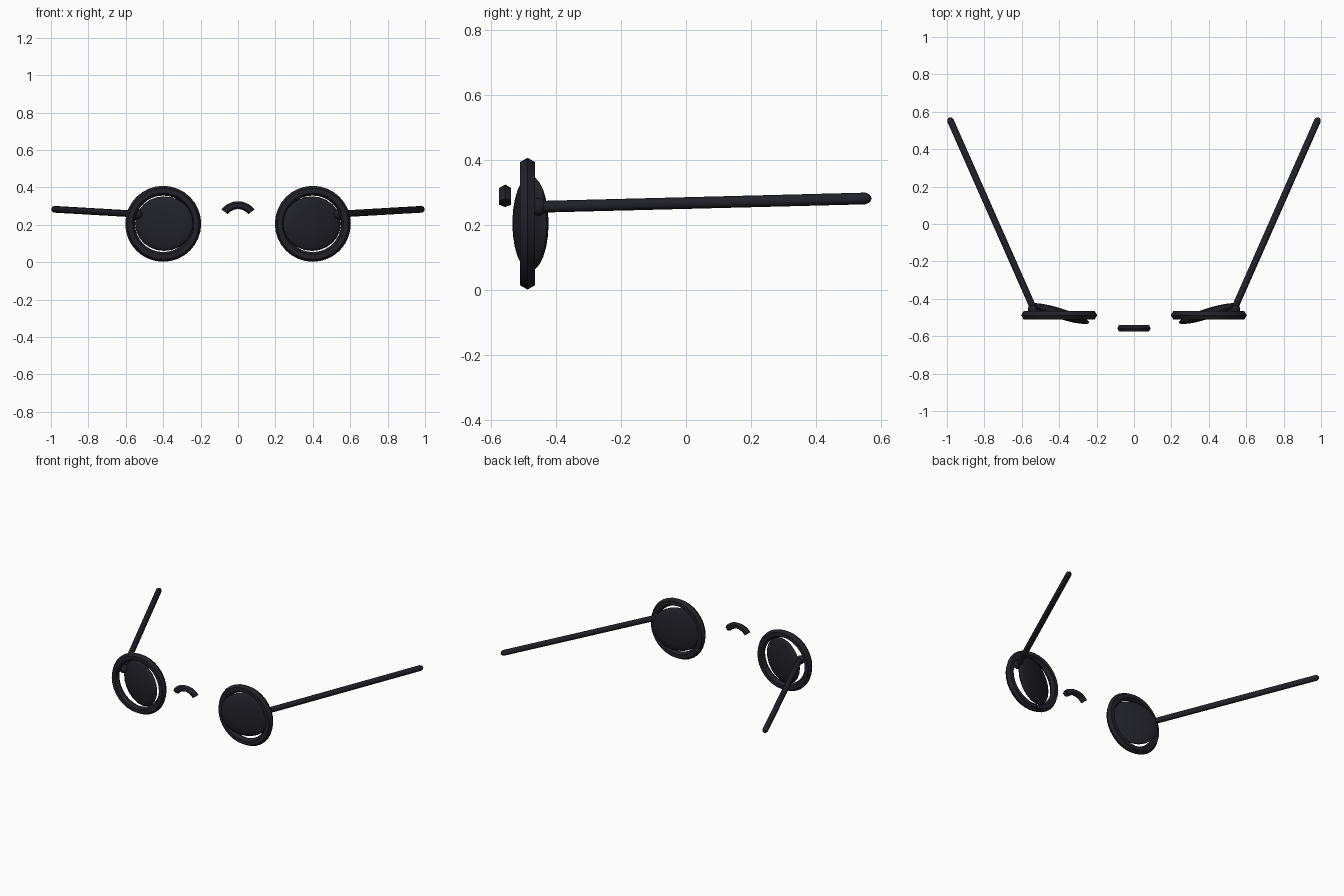
import bpy, bmesh, math
from mathutils import Vector, Matrix

if "Cube" in bpy.data.objects:
    bpy.data.objects.remove(bpy.data.objects["Cube"])

black = bpy.data.materials.new("near_black")
black.diffuse_color = (0.015, 0.015, 0.022, 1)
black.use_nodes = True
black.node_tree.nodes["Principled BSDF"].inputs["Base Color"].default_value = black.diffuse_color


def finish(bm, name, angle=35):
    bmesh.ops.recalc_face_normals(bm, faces=bm.faces)
    mesh = bpy.data.meshes.new(name)
    bm.to_mesh(mesh)
    bm.free()
    mesh.materials.append(black)
    obj = bpy.data.objects.new(name, mesh)
    bpy.context.collection.objects.link(obj)
    bpy.ops.object.select_all(action='DESELECT')
    obj.select_set(True)
    bpy.context.view_layer.objects.active = obj
    bpy.ops.object.shade_smooth_by_angle(angle=math.radians(angle))
    return obj


def hex_arc(name, center, radius, tube, start, end, steps):
    """Hexagonal tube swept along an arc in the xz plane."""
    bm = bmesh.new()
    closed = abs(end - start) >= 360
    rings = []
    for i in range(steps if closed else steps + 1):
        a = math.radians(start + (end - start) * i / steps)
        ring = []
        for k in range(6):
            b = k * math.pi / 3
            r = radius + tube * math.cos(b)
            p = Vector((r * math.cos(a), tube * math.sin(b), r * math.sin(a)))
            ring.append(bm.verts.new(p + Vector(center)))
        rings.append(ring)
    for i in range(steps):
        r0, r1 = rings[i], rings[(i + 1) % len(rings)]
        for k in range(6):
            n = (k + 1) % 6
            bm.faces.new((r0[k], r0[n], r1[n], r1[k]))
    if not closed:
        bm.faces.new(rings[0])
        bm.faces.new(rings[-1])
    return finish(bm, name)


def ellipsoid(name, center, size, tilt=0, segments=24):
    bm = bmesh.new()
    m = (Matrix.Translation(center) @ Matrix.Rotation(tilt, 4, 'Z')
         @ Matrix.Diagonal((*size, 1)))
    bmesh.ops.create_uvsphere(bm, u_segments=segments, v_segments=segments // 2,
                              radius=1, matrix=m)
    return finish(bm, name, 60)


def rod(name, start, end, radius):
    """Round rod with a domed far end."""
    bm = bmesh.new()
    a, b = Vector(start), Vector(end)
    d = b - a
    turn = d.to_track_quat('Z', 'Y').to_matrix().to_4x4()
    profile = [(0, 1), (d.length - radius, 1), (d.length - radius * 0.4, 0.8),
               (d.length, 0.4)]
    rings = []
    for h, s in profile:
        rings.append([bm.verts.new(a + turn @ Vector(
            (radius * s * math.cos(k * math.pi / 6),
             radius * s * math.sin(k * math.pi / 6), h))) for k in range(12)])
    for r0, r1 in zip(rings, rings[1:]):
        for k in range(12):
            n = (k + 1) % 12
            bm.faces.new((r0[k], r0[n], r1[n], r1[k]))
    bm.faces.new(rings[0])
    bm.faces.new(rings[-1])
    return finish(bm, name, 45)


for side, s in (("left", -1), ("right", 1)):
    # round rim
    hex_arc(side + "_rim", (s * 0.4, -0.488, 0.205), 0.177, 0.026, 0, 360, 32)
    # lens swung out of the rim
    ellipsoid(side + "_lens", (s * 0.395, -0.479, 0.206), (0.163, 0.028, 0.146),
              s * math.radians(17.5))
    # hinge and temple arm
    ellipsoid(side + "_hinge", (s * 0.54, -0.455, 0.257), (0.028, 0.028, 0.028),
              0, 12)
    rod(side + "_temple", (s * 0.538, -0.45, 0.257), (s * 0.988, 0.568, 0.283), 0.018)

# nose bridge
hex_arc("bridge", (0, -0.557, 0.213), 0.0915, 0.021, 38, 142, 10)
